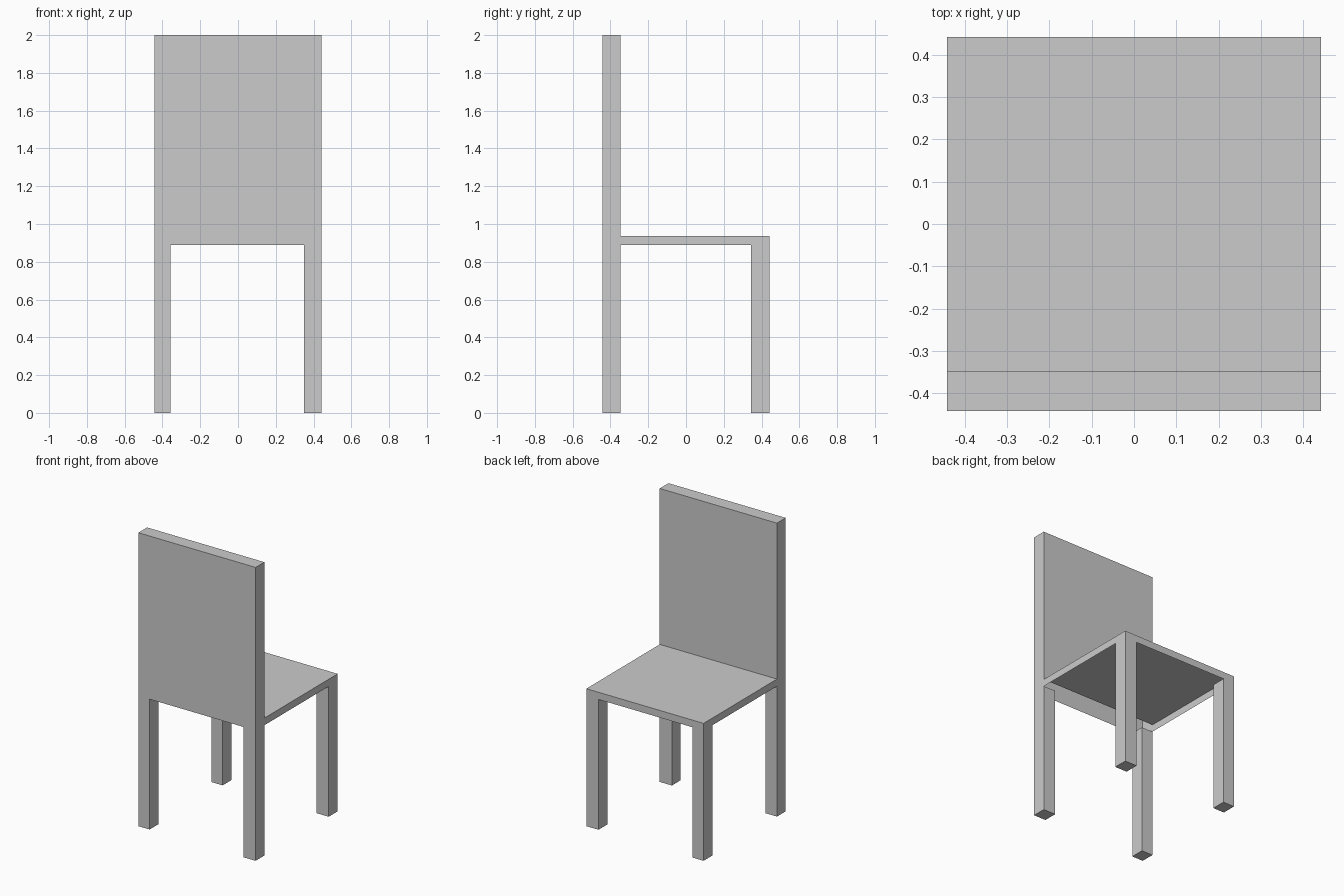
import bpy
import bmesh

if "Cube" in bpy.data.objects:
    bpy.data.objects.remove(bpy.data.objects["Cube"])


def finish(name, bm):
    bmesh.ops.recalc_face_normals(bm, faces=bm.faces)
    mesh = bpy.data.meshes.new(name)
    bm.to_mesh(mesh)
    bm.free()
    obj = bpy.data.objects.new(name, mesh)
    bpy.context.collection.objects.link(obj)
    return obj


W = 0.442        # half width and half depth
IN = 0.348       # inner face of legs and backrest
SEAT_LOW, SEAT_TOP = 0.888, 0.937

# Seat and backrest: one L-shaped shell, hollow and open underneath
profile = [(W, SEAT_LOW), (W, SEAT_TOP), (-IN, SEAT_TOP),
           (-IN, 2.0), (-W, 2.0), (-W, SEAT_LOW)]
bm = bmesh.new()
left = [bm.verts.new((-W, y, z)) for y, z in profile]
right = [bm.verts.new((W, y, z)) for y, z in profile]
for i in range(len(profile) - 1):
    bm.faces.new((left[i], left[i + 1], right[i + 1], right[i]))
for side in (left, right):
    bm.faces.new(side)
finish("seat_and_backrest", bm)


# Legs: square posts that open into the hollow seat
def leg(name, x0, x1, y0, y1):
    bm = bmesh.new()
    bmesh.ops.create_cube(bm, size=1.0)
    for v in bm.verts:
        v.co = (x1 if v.co.x > 0 else x0,
                y1 if v.co.y > 0 else y0,
                SEAT_LOW if v.co.z > 0 else 0.0)
    top = [f for f in bm.faces if all(v.co.z > 0.5 for v in f.verts)]
    bmesh.ops.delete(bm, geom=top, context='FACES_ONLY')
    finish(name, bm)


for side, x0, x1 in (("left", -W, -0.357), ("right", 0.35, W)):
    leg("backrest_leg_" + side, x0, x1, -W, -IN)
    leg("seat_leg_" + side, x0, x1, 0.345, W)
